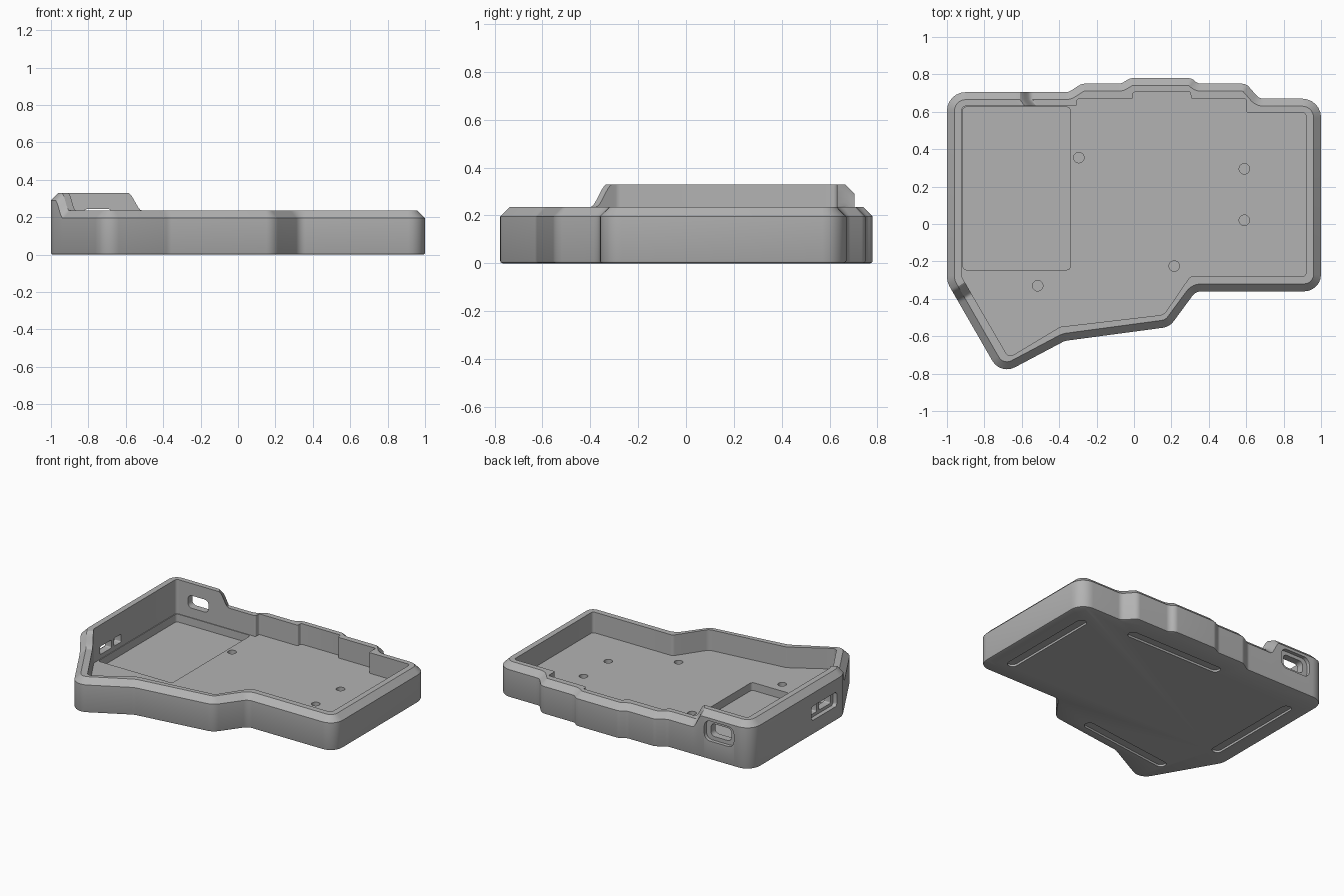
import bpy, bmesh, math
from mathutils import Vector, Matrix

cube = bpy.data.objects.get("Cube")
if cube:
    bpy.data.objects.remove(cube, do_unlink=True)

grey = bpy.data.materials.new("mid_grey")
grey.use_nodes = True
grey.diffuse_color = (0.45, 0.45, 0.45, 1)
grey.node_tree.nodes["Principled BSDF"].inputs["Base Color"].default_value = grey.diffuse_color

RIM, LIFT, FLOOR, POCKET = 0.235, 0.095, 0.09, 0.035
CHAMFER, FILLET = 0.04, 0.01


def rounded(corners, radii, segs=6, dense=()):
    """Counter-clockwise polygon with rounded corners, as (point, outward normal) pairs."""
    pts = [Vector(c) for c in corners]
    n, out = len(pts), []
    ends = []
    for i, p in enumerate(pts):
        a, b = (p - pts[i - 1]).normalized(), (pts[(i + 1) % n] - p).normalized()
        turn = math.atan2(a.x * b.y - a.y * b.x, a.dot(b))
        side = 1 if turn > 0 else -1
        na = Vector((a.y, -a.x))
        start = p - a * (radii[i] * math.tan(abs(turn) / 2))
        centre = start - na * side * radii[i]
        arc = []
        for k in range(segs + 1):
            normal = Matrix.Rotation(turn * k / segs, 2) @ na
            arc.append((centre + normal * side * radii[i], normal))
        ends.append(arc)
    for i, arc in enumerate(ends):
        out += arc
        if i in dense:
            p, q = arc[-1][0], ends[(i + 1) % n][0][0]
            out += [(p.lerp(q, k / 48), arc[-1][1]) for k in range(1, 48)]
    return out


def make_object(name, bm):
    bmesh.ops.recalc_face_normals(bm, faces=bm.faces)
    mesh = bpy.data.meshes.new(name)
    bm.to_mesh(mesh)
    bm.free()
    obj = bpy.data.objects.new(name, mesh)
    bpy.context.collection.objects.link(obj)
    return obj


def loft(name, rings):
    bm = bmesh.new()
    loops = [[bm.verts.new(p) for p in ring] for ring in rings]
    for lo, hi in zip(loops, loops[1:]):
        for i in range(len(lo)):
            j = (i + 1) % len(lo)
            bm.faces.new((lo[i], lo[j], hi[j], hi[i]))
    bm.faces.new(loops[0])
    bm.faces.new(loops[-1])
    return make_object(name, bm)


# Outer outline and matching stepped inner wall
outer = [(1, -.36), (1, .67), (.67, .67), (.6, .75), (.34, .75), (.31, .78),
         (-.02, .78), (-.07, .75), (-.28, .75), (-.35, .705), (-1, .705),
         (-1, -.31), (-.714, -.807), (-.37, -.625), (.19, -.55), (.33, -.36)]
inner = [(.92, -.28), (.92, .595), (.6, .595), (.6, .67), (.305, .67), (.305, .705),
         (-.005, .705), (-.005, .67), (-.305, .67), (-.305, .63), (-.92, .63),
         (-.92, -.285), (-.67, -.715), (-.395, -.55), (.16, -.485), (.3, -.28)]
outer_r = [.09, .1] + [.05] * 8 + [.1, .12, .09, .08, .09, .06]
inner_r = [.02] * 2 + [.01] * 8 + [.02, .04, .03, .03, .05, .03]
ramps = (9, 11)
out_ring = rounded(outer, outer_r, dense=ramps)
in_ring = rounded(inner, inner_r, dense=ramps)


def smooth(t):
    t = min(max(t, 0), 1)
    return t * t * (3 - 2 * t)


def lift(p):
    """Extra wall height around the tall corner."""
    return LIFT * min(smooth((-.545 - p.x) / .07), smooth((p.y + .42) / .07))


def offset_ring(d, z, raised=False):
    return [(*(p - n * d), z + (lift(p) if raised else 0)) for p, n in out_ring]


# Tray body: bottom edge, wall, chamfer, rim, inner wall, floor
body = loft("case_body", [
    offset_ring(FILLET, 0),
    offset_ring(FILLET * .3, FILLET * .3),
    offset_ring(0, FILLET),
    offset_ring(0, RIM - CHAMFER, True),
    offset_ring(CHAMFER, RIM, True),
    [(*q, RIM + lift(p)) for (p, _), (q, _) in zip(out_ring, in_ring)],
    [(*q, FLOOR) for q, _ in in_ring],
])

# Axis maps for cutters drawn in the XY, XZ and YZ planes
FLAT = Matrix.Identity(3)
BACK = Matrix(((1, 0, 0), (0, 0, 1), (0, 1, 0)))
SIDE = Matrix(((0, 0, 1), (1, 0, 0), (0, 1, 0)))


def cut(profile, lo, hi, axes=FLAT):
    tool = loft("cutter", [[axes @ Vector((p.x, p.y, h)) for p, _ in profile] for h in (lo, hi)])
    tool.hide_render = True
    mod = body.modifiers.new("cut", "BOOLEAN")
    mod.operation, mod.solver, mod.object = "DIFFERENCE", "EXACT", tool
    bpy.context.view_layer.objects.active = body
    bpy.ops.object.modifier_apply(modifier=mod.name)
    bpy.data.objects.remove(tool, do_unlink=True)


def box(x0, x1, y0, y1, r):
    return rounded([(x0, y0), (x1, y0), (x1, y1), (x0, y1)], [r] * 4)


def stadium(p, q, r):
    p, q = Vector(p), Vector(q)
    d = (q - p).normalized() * r
    s = Vector((-d.y, d.x))
    return rounded([p - d - s, q + d - s, q + d + s, p - d + s], [r * .98] * 4)


# Deep pocket in the floor
cut(box(-.915, -.34, -.245, .625, .02), POCKET, FLOOR + .02)

# Screw holes
for x, y in [(-.295, .355), (.59, .295), (.59, .02), (.215, -.225), (-.515, -.33)]:
    cut(box(x - .028, x + .028, y - .028, y + .028, .0278), .03, FLOOR + .02)

# Back port: shallow recess and through hole
cut(box(-.865, -.635, .13, .27, .045), .68, .8, BACK)
cut(box(-.83, -.67, .157, .245, .03), .6, .8, BACK)

# Side ports: shallow recess and two through holes
cut(box(-.245, .035, .1, .2, .02), -1.1, -.97, SIDE)
cut(box(-.215, -.09, .122, .178, .008), -1.1, -.9, SIDE)
cut(box(-.06, .015, .122, .178, .008), -1.1, -.9, SIDE)

# Foot grooves underneath
for p, q in [((.84, -.2), (.84, .48)), ((-.19, .575), (.49, .575)),
             ((-.7, -.57), (-.04, -.487)), ((-.86, -.2), (-.86, .48))]:
    cut(stadium(p, q, .034), -.05, .015)

# Finish
body.data.materials.clear()
body.data.materials.append(grey)
for face in body.data.polygons:
    face.material_index = 0
bpy.ops.object.select_all(action="DESELECT")
body.select_set(True)
bpy.context.view_layer.objects.active = body
bpy.ops.object.shade_smooth_by_angle(angle=math.radians(28))
